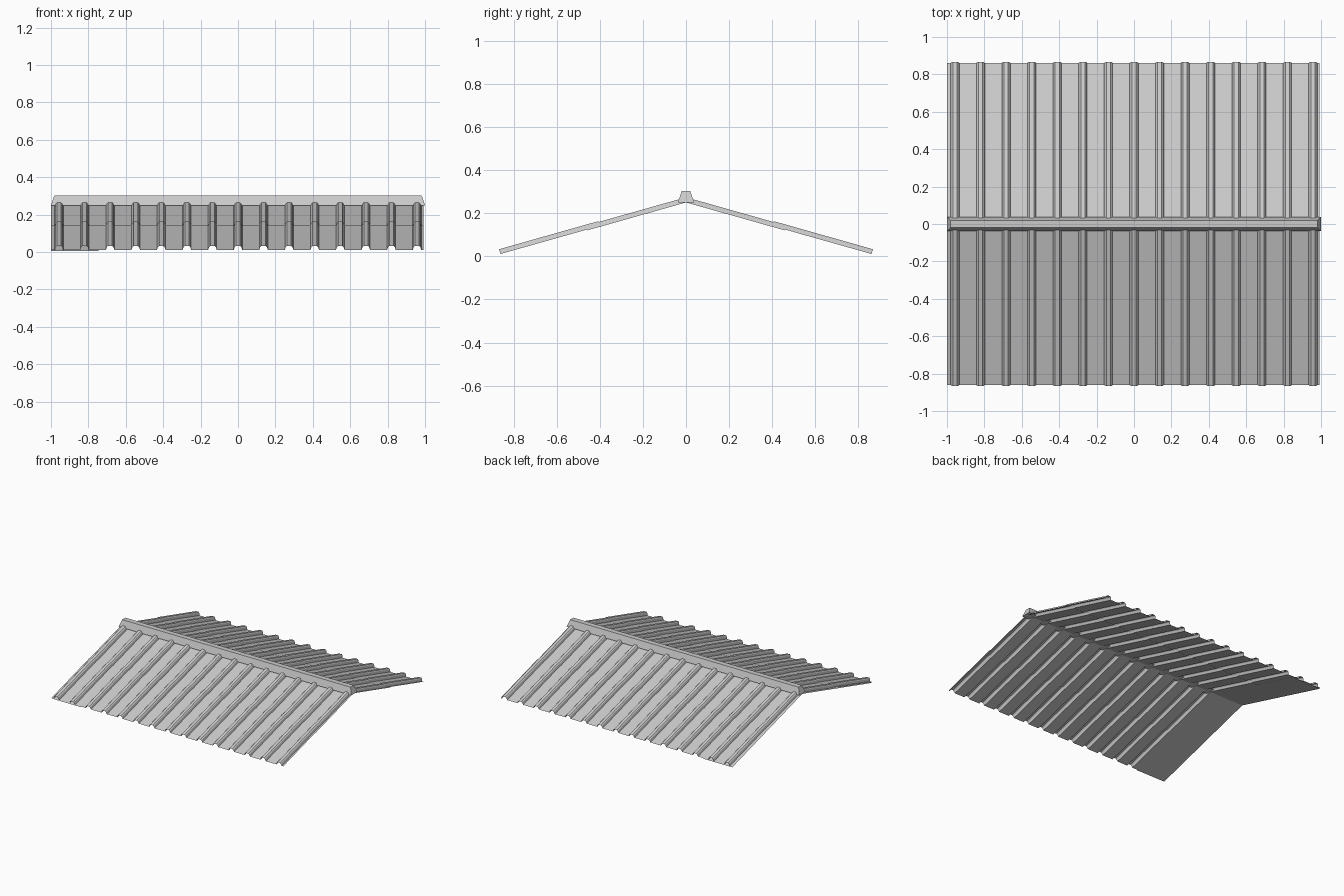
import bpy, bmesh, math
from mathutils import Vector

if "Cube" in bpy.data.objects:
    bpy.data.objects.remove(bpy.data.objects["Cube"])

ANGLE = math.atan2(0.243, 0.86)
RIDGE_Z = 0.25
STEP, RIBS = 0.1367, 15
RIB = [(-.023, 0), (-.018, .016), (-.011, .023), (.011, .023), (.018, .016), (.023, 0)]


def make_object(name, verts, faces):
    me = bpy.data.meshes.new(name)
    me.from_pydata(verts, [], faces)
    bm = bmesh.new()
    bm.from_mesh(me)
    bmesh.ops.recalc_face_normals(bm, faces=bm.faces)
    bm.to_mesh(me)
    bm.free()
    ob = bpy.data.objects.new(name, me)
    bpy.context.collection.objects.link(ob)
    return ob


def sheet(name, profile, y0, y1, lift, side):
    """Sweep a cross-section (x, height) down one roof slope."""
    c, s = math.cos(ANGLE), math.sin(ANGLE)
    verts = []
    for y in (y0, y1):
        d = y / c
        for x, h in profile:
            h += lift
            verts.append((x, side * (d * c + h * s), RIDGE_Z - d * s + h * c))
    n = len(profile)
    faces = [(i, i + 1, n + i + 1, n + i) for i in range(n - 1)]
    ob = make_object(name, verts, faces)
    # upward normals
    if ob.data.polygons[0].normal.z < 0:
        ob.data.flip_normals()
    return ob


# ribbed cross-section over the full roof width
ribbed = [(-1.0, 0)]
for i in range(RIBS):
    cx = (i - (RIBS - 1) / 2) * STEP
    ribbed += [(cx + x, h) for x, h in RIB]
ribbed.append((0.992, 0))

for label, side in (("front", -1), ("back", 1)):
    # two overlapping ribbed sheets and a flat backing strip at one end
    sheet(label + "_upper_sheet", ribbed, 0.0, 0.46, 0.0, side)
    sheet(label + "_lower_sheet", ribbed, 0.40, 0.86, 0.004, side)
    sheet(label + "_flat_strip", [(-1.0, 0), (-0.745, 0)], 0.0, 0.86, -0.002, side)

# ridge cap with sloped ends
verts = []
for x, y, z in ((1.0, .038, .25), (.982, .02, .302)):
    verts += [(-x, -y, z), (x, -y, z), (x, y, z), (-x, y, z)]
faces = [(0, 3, 2, 1), (4, 5, 6, 7)] + [(i, (i + 1) % 4, (i + 1) % 4 + 4, i + 4) for i in range(4)]
make_object("ridge_cap", verts, faces)
